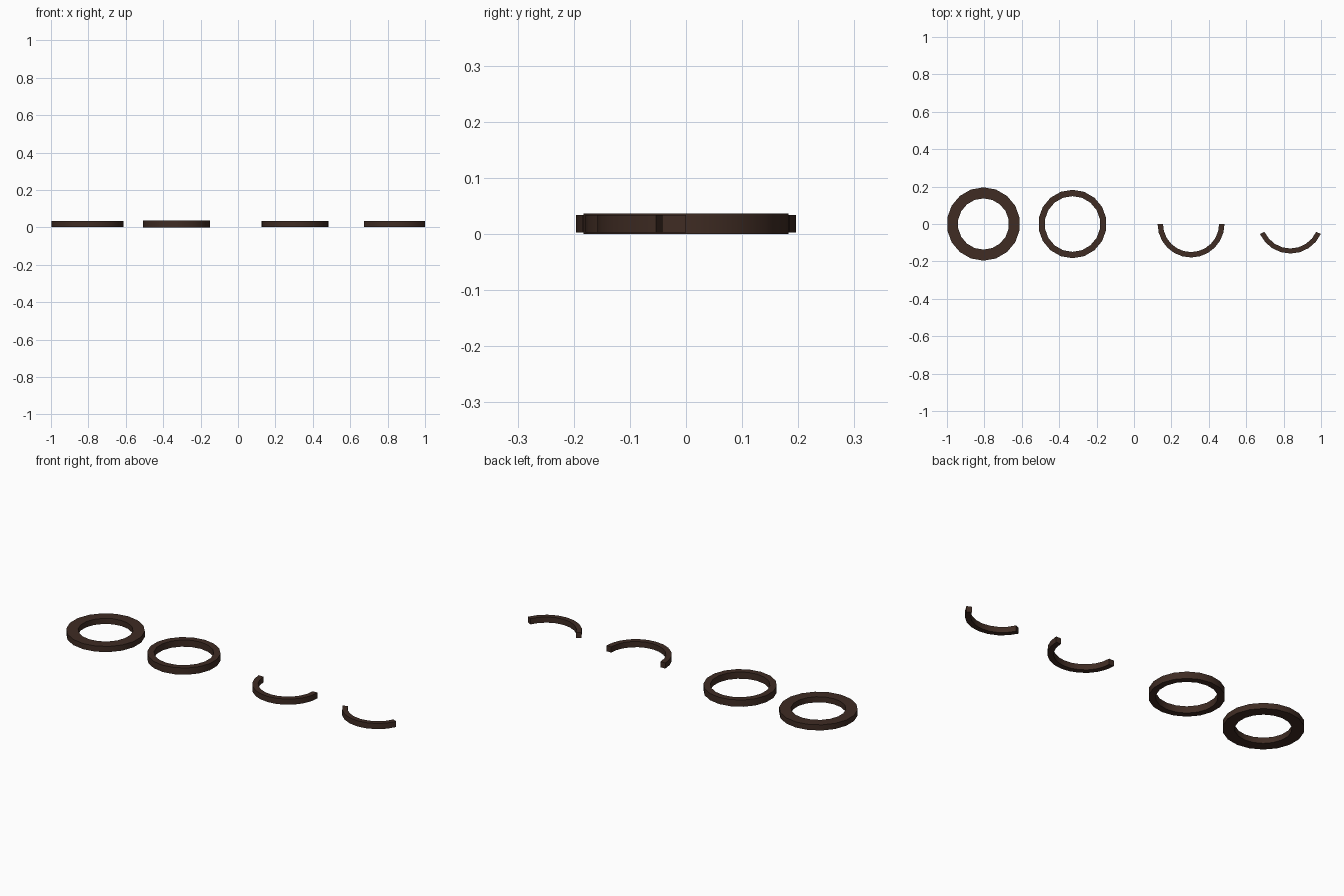
import bpy, math

if "Cube" in bpy.data.objects:
    bpy.data.objects.remove(bpy.data.objects["Cube"])

brown = bpy.data.materials.new("dark brown")
brown.diffuse_color = (0.05, 0.025, 0.017, 1)
brown.use_nodes = True
brown.node_tree.nodes["Principled BSDF"].inputs["Base Color"].default_value = brown.diffuse_color


def arc_band(name, center, r_out, r_in, z0, z1, start, sweep, segments):
    """Rectangular section swept about z; closed when sweep is 360 degrees."""
    closed = sweep >= 360
    count = segments if closed else segments + 1
    verts, faces = [], []
    for i in range(count):
        a = math.radians(start + sweep * i / segments)
        for r, z in ((r_out, z0), (r_out, z1), (r_in, z1), (r_in, z0)):
            verts.append((center[0] + r * math.cos(a), center[1] + r * math.sin(a), z))
    for i in range(segments):
        a, b = 4 * i, 4 * ((i + 1) % count)
        for k in range(4):
            n = (k + 1) % 4
            faces.append((a + k, b + k, b + n, a + n))
    if not closed:
        faces.append((0, 1, 2, 3))
        e = 4 * segments
        faces.append((e + 3, e + 2, e + 1, e))
    mesh = bpy.data.meshes.new(name)
    mesh.from_pydata(verts, [], faces)
    mesh.materials.append(brown)
    obj = bpy.data.objects.new(name, mesh)
    bpy.context.collection.objects.link(obj)
    bpy.context.view_layer.objects.active = obj
    obj.select_set(True)
    bpy.ops.object.shade_smooth_by_angle(angle=math.radians(30))
    obj.select_set(False)
    return obj


# Two full rings: wide flat one, then a narrow taller one
arc_band("wide_ring", (-0.805, 0), 0.196, 0.137, 0.003, 0.034, 90, 360, 18)
arc_band("narrow_ring", (-0.329, 0), 0.183, 0.149, 0.0, 0.037, 90, 360, 18)
# Half ring and a shorter arc, both opening to the back
arc_band("half_ring", (0.305, 0), 0.179, 0.150, 0.003, 0.034, 180, 180, 12)
arc_band("short_arc", (0.836, 0.021), 0.179, 0.152, 0.003, 0.034, 204.5, 131, 8)
